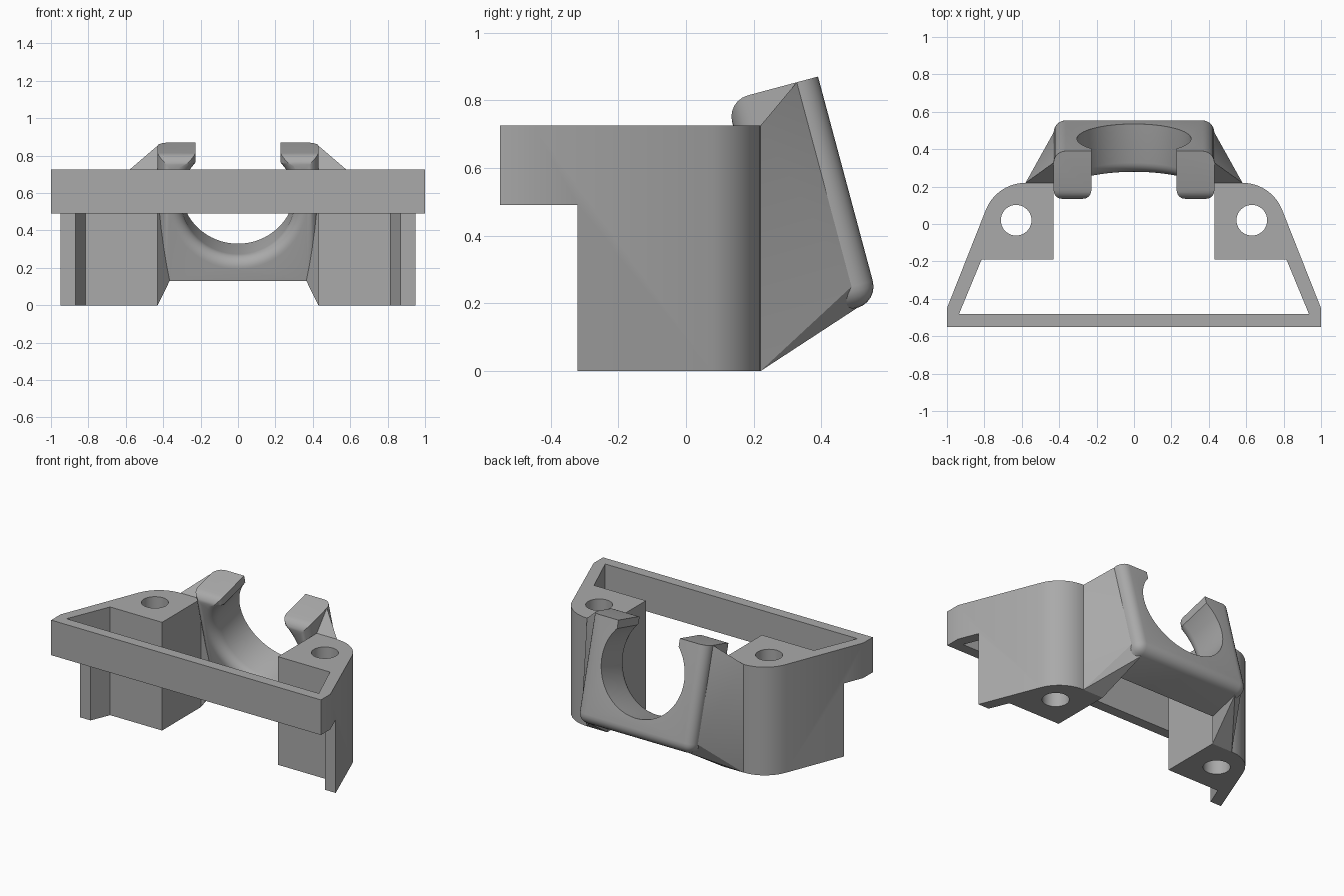
import bpy, bmesh
from math import sin, cos, pi, radians
from mathutils import Matrix, Vector

default = bpy.data.objects.get("Cube")
if default:
    bpy.data.objects.remove(default)

grey = bpy.data.materials.new("plain grey")
grey.use_nodes = True
COLOUR = (0.4, 0.4, 0.4, 1)
grey.diffuse_color = COLOUR
grey.node_tree.nodes["Principled BSDF"].inputs["Base Color"].default_value = COLOUR


def finish(bm, name):
    bmesh.ops.recalc_face_normals(bm, faces=bm.faces)
    mesh = bpy.data.meshes.new(name)
    bm.to_mesh(mesh)
    bm.free()
    mesh.materials.append(grey)
    obj = bpy.data.objects.new(name, mesh)
    bpy.context.collection.objects.link(obj)
    return obj


def loft(name, rings):
    """Closed solid skinned through rings of equal length."""
    bm = bmesh.new()
    loops = [[bm.verts.new(p) for p in ring] for ring in rings]
    n = len(loops[0])
    for a, b in zip(loops, loops[1:]):
        for i in range(n):
            j = (i + 1) % n
            bm.faces.new((a[i], a[j], b[j], b[i]))
    bm.faces.new(loops[0])
    bm.faces.new(loops[-1])
    return finish(bm, name)


def prism(name, outline, z0, z1):
    return loft(name, [[(x, y, z) for x, y in outline] for z in (z0, z1)])


def circle(cx, cy, r, n=40):
    return [(cx + r * cos(2 * pi * i / n), cy + r * sin(2 * pi * i / n)) for i in range(n)]


def cut(obj, cutters):
    for c in cutters:
        c.hide_render = True
        mod = obj.modifiers.new("cut", "BOOLEAN")
        mod.operation, mod.solver, mod.object = "DIFFERENCE", "EXACT", c
    bpy.context.view_layer.update()
    deps = bpy.context.evaluated_depsgraph_get()
    mesh = bpy.data.meshes.new_from_object(obj.evaluated_get(deps))
    obj.modifiers.clear()
    obj.data = mesh
    for c in cutters:
        bpy.data.objects.remove(c)


# Mounting frame: C-shaped outline with rounded shoulders
IN, BACK, TOP, STEP = 0.43, 0.22, 0.725, 0.49
R = 0.228
shoulder = [(0.58 + R * cos(a), BACK - R + R * sin(a))
            for a in (radians(21.6 + 68.4 * i / 10) for i in range(11))]
half = [(1, -0.55), (1, -0.45)] + shoulder + [
    (IN, BACK), (IN, -0.19), (0.815, -0.19), (0.935, -0.48)]
outline = half + [(-x, y) for x, y in reversed(half)]
frame = prism("mounting_frame", outline, 0, TOP)

# Front of the frame is raised, and a screw hole passes through each block
under = [(-2, -1), (2, -1), (2, -0.32), (-2, -0.32)]
cut(frame, [prism("step_cutter", under, -1, STEP)] +
    [prism("hole_cutter", circle(s * 0.63, 0.02, 0.082), -1, 2) for s in (-1, 1)])

# Cradle slab, made upright with its back top edge at the origin
DEPTH, LENGTH, FILLET = 0.28, 0.69, 0.065
bm = bmesh.new()
bmesh.ops.create_cube(bm, size=1)
bmesh.ops.transform(bm, verts=bm.verts, matrix=Matrix.Translation(
    (0, -DEPTH / 2, -LENGTH / 2)) @ Matrix.Diagonal((2 * IN, DEPTH, LENGTH, 1)))


def rounded(edge):
    m = (edge.verts[0].co + edge.verts[1].co) / 2
    side, back, front = abs(m.x) > 0.4, m.y > -0.01, m.y < 0.01 - DEPTH
    top, bottom = m.z > -0.01, m.z < 0.01 - LENGTH
    return (side and (back or front or bottom)) or (back and bottom) or (front and top)


bmesh.ops.bevel(bm, geom=[e for e in bm.edges if rounded(e)], offset=FILLET,
                segments=6, profile=0.5, affect="EDGES")
cradle = finish(bm, "clip_cradle")

# Bore and entry slot share one flared profile: (y, widening)
flare = [(0.1, 0)] + [(-DEPTH + FILLET * (1 - sin(t)), FILLET * (1 - cos(t)))
                      for t in (pi / 2 * i / 7 for i in range(8))] + [(-0.5, FILLET)]
BORE, SLOT, CENTRE = 0.305, 0.228, -0.255
bore = loft("bore_cutter", [[(x, y, z) for x, z in circle(0, CENTRE, BORE + w, 64)]
                            for y, w in flare])
slot_outline = [(SLOT + w, y) for y, w in flare]
slot_outline += [(-x, y) for x, y in reversed(slot_outline)]
cut(cradle, [bore, prism("slot_cutter", slot_outline, CENTRE, 0.2)])
tilt = Matrix.Translation((0, 0.39, 0.87)) @ Matrix.Rotation(radians(15), 4, "X")
cradle.data.transform(tilt)

# Webs joining the blocks to the cradle
near = IN - FILLET
on_cradle = [(IN, -FILLET, 0), (IN, -FILLET, FILLET - LENGTH),
             (near, -FILLET, -LENGTH), (near, -DEPTH, -LENGTH)]
corners = [Vector((x, BACK, z)) for x in (IN, 0.58) for z in (0, TOP)]
corners += [tilt @ Vector(p) for p in on_cradle]
webs = []
for name, s in (("left_web", 1), ("right_web", -1)):
    bm = bmesh.new()
    verts = [bm.verts.new((s * p.x, p.y, p.z)) for p in corners]
    bmesh.ops.convex_hull(bm, input=verts)
    webs.append(finish(bm, name))

# Smooth the fillets, keep hard edges crisp
for obj in [frame, cradle] + webs:
    bpy.ops.object.select_all(action="DESELECT")
    obj.select_set(True)
    bpy.context.view_layer.objects.active = obj
    bpy.ops.object.shade_smooth_by_angle(angle=radians(25))
